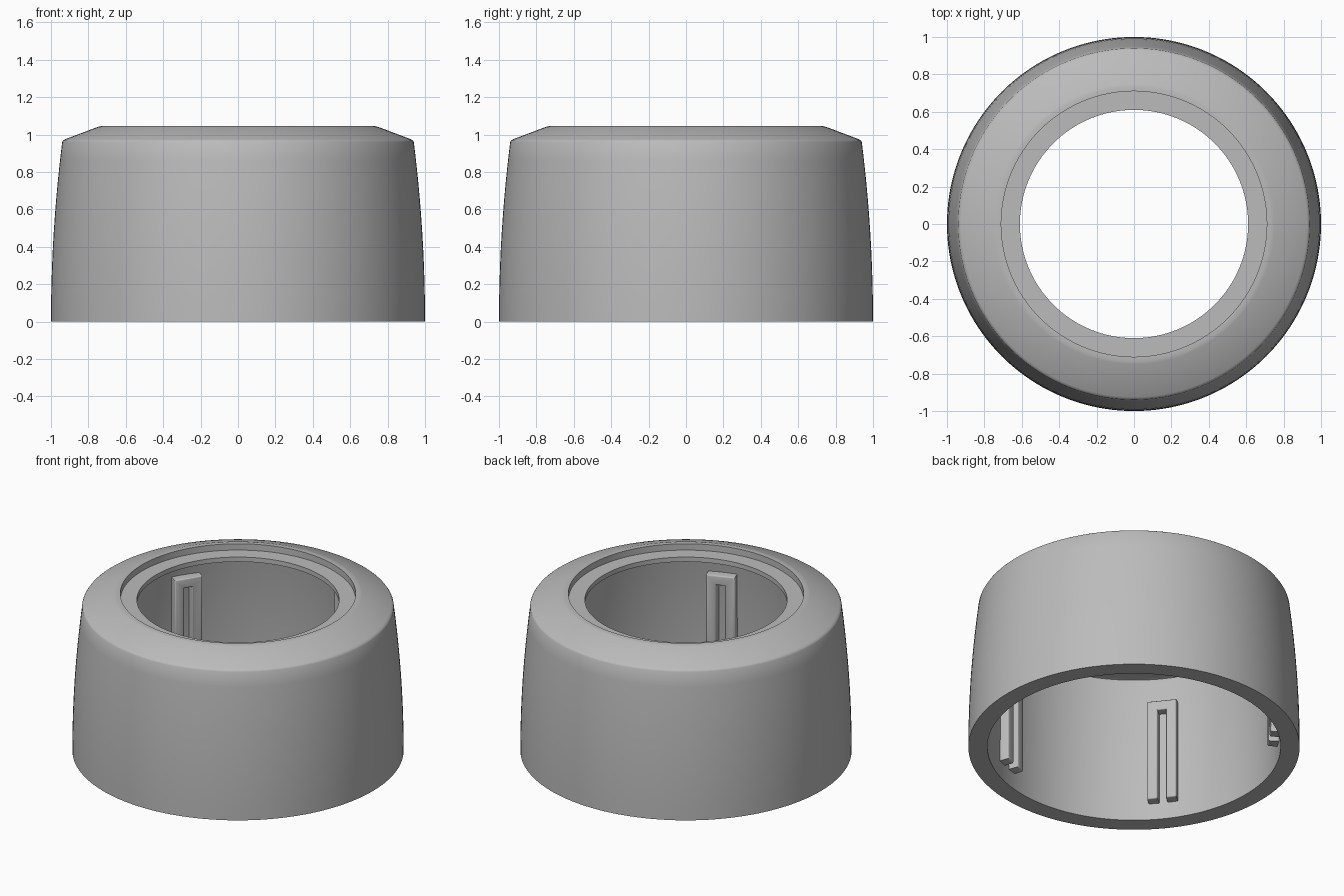
import bpy, bmesh, math
from mathutils import Matrix

cube = bpy.data.objects.get("Cube")
if cube:
    bpy.data.objects.remove(cube, do_unlink=True)

grey = bpy.data.materials.new("plain grey")
grey.use_nodes = True
COLOUR = (0.5, 0.5, 0.5, 1)
grey.diffuse_color = COLOUR
grey.node_tree.nodes["Principled BSDF"].inputs["Base Color"].default_value = COLOUR


def finish(name, bm, angle):
    bmesh.ops.recalc_face_normals(bm, faces=bm.faces)
    mesh = bpy.data.meshes.new(name)
    bm.to_mesh(mesh)
    bm.free()
    mesh.materials.append(grey)
    obj = bpy.data.objects.new(name, mesh)
    bpy.context.collection.objects.link(obj)
    bpy.ops.object.select_all(action='DESELECT')
    obj.select_set(True)
    bpy.context.view_layer.objects.active = obj
    bpy.ops.object.shade_smooth_by_angle(angle=math.radians(angle))
    return obj


def lathe(name, profile, segments=160):
    """Revolve a closed (radius, height) profile around z."""
    bm = bmesh.new()
    rings = []
    for i in range(segments):
        a = math.tau * i / segments
        rings.append([bm.verts.new((r * math.cos(a), r * math.sin(a), z)) for r, z in profile])
    n = len(profile)
    for i in range(segments):
        p, q = rings[i], rings[(i + 1) % segments]
        for j in range(n):
            k = (j + 1) % n
            bm.faces.new((p[j], q[j], q[k], p[k]))
    return finish(name, bm, 35)


# Ring body: bowed outer wall, sloped shoulder, recessed ledge, hollow inside
STEPS = 10
outer = [(1 - 0.06 * t * t, 0.96 * t) for t in (i / STEPS for i in range(STEPS + 1))]
shoulder = [(0.935, 0.968), (0.925, 0.975), (0.75, 1.041), (0.735, 1.045), (0.71, 1.045)]
ledge = [(0.71, 1.003), (0.61, 1.003), (0.61, 0.972)]
inside = [(0.86, 0.972), (0.872, 0.968), (0.877, 0.955), (0.885, 0)]
lathe("ring_body", outer + shoulder + ledge + inside)

# Clips: arch-shaped ribs on the inner wall
WIDTH, LEG, BOTTOM, TOP = 0.18, 0.064, 0.11, 0.79
half, gap = WIDTH / 2, WIDTH / 2 - LEG
arch = [(-half, BOTTOM), (-gap, BOTTOM), (-gap, TOP - LEG), (gap, TOP - LEG),
        (gap, BOTTOM), (half, BOTTOM), (half, TOP), (-half, TOP)]
FACE, ROOT = 0.82, 0.9
CLIPS = 5
for i in range(CLIPS):
    bm = bmesh.new()
    face = bm.faces.new([bm.verts.new((FACE, y, z)) for y, z in arch])
    extruded = bmesh.ops.extrude_face_region(bm, geom=[face])
    moved = [v for v in extruded["geom"] if isinstance(v, bmesh.types.BMVert)]
    bmesh.ops.translate(bm, verts=moved, vec=(ROOT - FACE, 0, 0))
    front = [e for e in bm.edges if all(v.co.x < FACE + 0.01 for v in e.verts)]
    bmesh.ops.bevel(bm, geom=front, offset=0.01, segments=3, profile=0.5, affect='EDGES')
    turn = Matrix.Rotation(math.tau * i / CLIPS + math.radians(2.3), 4, 'Z')
    bmesh.ops.transform(bm, matrix=turn, verts=bm.verts)
    finish(f"inner_clip_{i + 1}", bm, 40)
